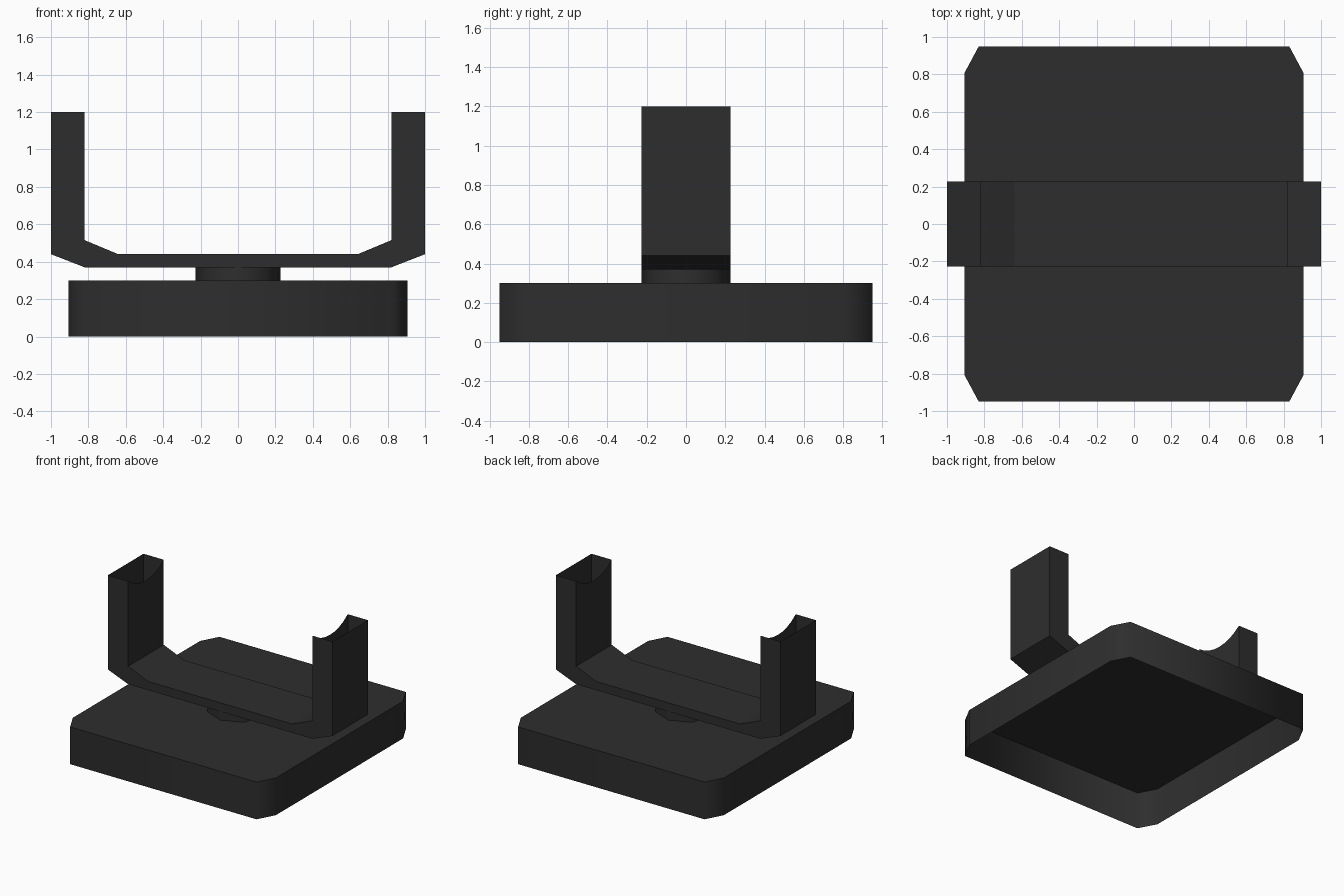
import bpy, bmesh, math

if "Cube" in bpy.data.objects:
    bpy.data.objects.remove(bpy.data.objects["Cube"])

black = bpy.data.materials.new("matte black")
black.diffuse_color = (0.027, 0.027, 0.027, 1)
black.use_nodes = True
black.node_tree.nodes["Principled BSDF"].inputs["Base Color"].default_value = black.diffuse_color


def finish(name, bm, smooth=None):
    """Turn a bmesh into a named object with the shared colour."""
    mesh = bpy.data.meshes.new(name)
    bm.normal_update()
    bm.to_mesh(mesh)
    bm.free()
    mesh.materials.append(black)
    ob = bpy.data.objects.new(name, mesh)
    bpy.context.collection.objects.link(ob)
    if smooth:
        bpy.context.view_layer.objects.active = ob
        ob.select_set(True)
        bpy.ops.object.shade_smooth_by_angle(angle=math.radians(smooth))
        ob.select_set(False)
    return ob


def open_prism(name, outline, z0, z1, cap):
    """Walls around a counter-clockwise outline, optionally capped on top."""
    bm = bmesh.new()
    low = [bm.verts.new((x, y, z0)) for x, y in outline]
    high = [bm.verts.new((x, y, z1)) for x, y in outline]
    n = len(outline)
    for i in range(n):
        j = (i + 1) % n
        bm.faces.new((low[i], low[j], high[j], high[i]))
    if cap:
        bm.faces.new(high)
    return finish(name, bm, 65)


# Base: chamfered tray, open underneath
X, Y, CX, CY = 0.905, 0.95, 0.83, 0.81
base_outline = [(X, -CY), (X, CY), (CX, Y), (-CX, Y),
                (-X, CY), (-X, -CY), (-CX, -Y), (CX, -Y)]
open_prism("base", base_outline, 0.0, 0.3, True)

# Pivot: eight-sided post between base and fork
R = 0.226
open_prism("pivot", [(R * math.cos(i * math.pi / 4), R * math.sin(i * math.pi / 4))
                     for i in range(8)], 0.3, 0.37, False)

# Fork: U-shaped hollow arm, prongs open at the top
W, TOP, SAG, SEG = 0.226, 1.2, 0.08, 8
half = [(0.82, 0.37), (1.0, 0.44), (1.0, TOP), (0.82, TOP), (0.82, 0.515), (0.64, 0.44)]
profile = half + [(-x, z) for x, z in reversed(half)]
bm = bmesh.new()
front = [bm.verts.new((x, -W, z)) for x, z in profile]
back = [bm.verts.new((x, W, z)) for x, z in profile]
bm.faces.new(front)
bm.faces.new(back[::-1])
rad = (W * W + SAG * SAG) / (2 * SAG)
for i in range(len(profile)):
    j = (i + 1) % len(profile)
    (xa, za), (xb, zb) = profile[i], profile[j]
    if za == zb == TOP:
        continue  # prong opening
    loop = [front[j], front[i], back[i], back[j]]
    if abs(xa) == abs(xb) == 0.82 and xa == xb:
        # inner prong wall with an arched notch along its top edge
        arc = []
        for k in range(1, SEG):
            y = -W + 2 * W * k / SEG
            z = TOP - SAG + rad - math.sqrt(rad * rad - y * y)
            arc.append(bm.verts.new((xa, y, z)))
        if za == TOP:
            loop = [front[j], front[i]] + arc + [back[i], back[j]]
        else:
            loop = loop + arc[::-1]
    bm.faces.new(loop)
bmesh.ops.recalc_face_normals(bm, faces=bm.faces)
finish("fork", bm)
